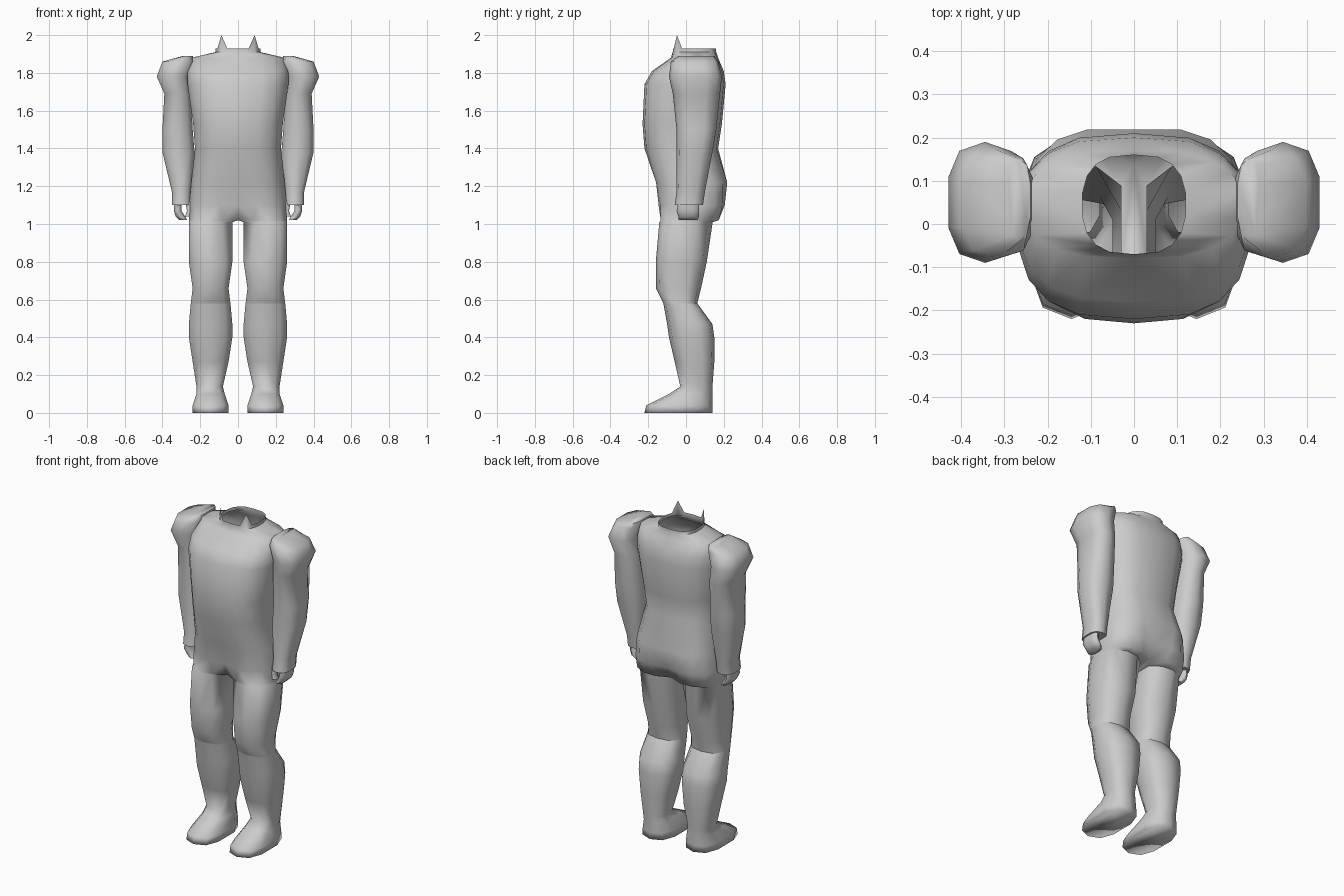
import bpy, bmesh, math

if "Cube" in bpy.data.objects:
    bpy.data.objects.remove(bpy.data.objects["Cube"])

grey = bpy.data.materials.new("light grey")
grey.use_nodes = True
grey.diffuse_color = (0.6, 0.6, 0.6, 1)
grey.node_tree.nodes["Principled BSDF"].inputs["Base Color"].default_value = grey.diffuse_color

SIDES = 10


def power(value, exponent):
    return math.copysign(abs(value) ** exponent, value)


def round_point(i):
    """Boxy circle starting and ending on its inner edge."""
    angle = math.tau * ((i + 0.5) / SIDES - 0.5)
    widest = math.cos(math.pi / SIDES)
    return power(math.cos(angle) / widest, 0.75), power(math.sin(angle), 0.75)


def half_point(i):
    """Outer half of a wide boxy oval, open along the centre line."""
    angle = math.pi * (i / (SIDES - 1) - 0.5)
    return 2 * abs(math.cos(angle)) ** 0.7 - 1, power(math.sin(angle), 0.8)


def section(z, x_in, x_out, y_front, y_back, flat=0):
    """Ring around a limb; flat blends it into half of the trunk."""
    ring = []
    for i in range(SIDES):
        (ru, rv), (hu, hv) = round_point(i), half_point(i)
        u, v = ru + (hu - ru) * flat, rv + (hv - rv) * flat
        ring.append([(x_in + x_out) / 2 + u * (x_out - x_in) / 2,
                     (y_front + y_back) / 2 + v * (y_back - y_front) / 2, z])
    return ring


def trunk(z, width, y_front, y_back, flat=1):
    return section(z, 0, width, y_front, y_back, flat)


def loft(name, rings, top=True, bottom=True, angle=60):
    """Skin rings listed from top to bottom, then mirror to the other side."""
    bm = bmesh.new()
    loops = [[bm.verts.new(point) for point in ring] for ring in rings]
    for upper, lower in zip(loops, loops[1:]):
        for i in range(SIDES):
            j = (i + 1) % SIDES
            quad = (upper[i], lower[i], lower[j], upper[j])
            # Leave the centre plane open so that both halves join
            if any(vert.co.x > 0.001 for vert in quad):
                bm.faces.new(quad)
    if top:
        bm.faces.new(loops[0])
    if bottom:
        bm.faces.new(loops[-1][::-1])
    mesh = bpy.data.meshes.new(name)
    bm.to_mesh(mesh)
    bm.free()
    mesh.materials.append(grey)
    obj = bpy.data.objects.new(name, mesh)
    bpy.context.collection.objects.link(obj)
    bpy.ops.object.select_all(action="DESELECT")
    obj.select_set(True)
    bpy.context.view_layer.objects.active = obj
    bpy.ops.object.shade_smooth_by_angle(angle=math.radians(angle))
    mirror = obj.modifiers.new("mirror", "MIRROR")
    mirror.use_clip = True


# Open collar, with one point raised on each side of the throat
collar = trunk(1.93, 0.12, -0.07, 0.16)
collar[2][2] = 2

# The knee ring is shared by the suit and the boots
knee = section(0.58, 0.04, 0.25, -0.12, 0.06)

# Body suit: collar, torso, hips and legs down to the knee
loft("body_suit", [
    collar,
    trunk(1.91, 0.12, -0.07, 0.16),
    trunk(1.88, 0.25, -0.08, 0.17),
    trunk(1.81, 0.27, -0.18, 0.2),
    trunk(1.74, 0.27, -0.22, 0.21),
    trunk(1.53, 0.24, -0.23, 0.19),
    trunk(1.4, 0.23, -0.22, 0.17),
    trunk(1.22, 0.25, -0.17, 0.23, 0.9),
    trunk(1.1, 0.26, -0.16, 0.22, 0.7),
    trunk(1.02, 0.26, -0.15, 0.19, 0.5),
    section(1.01, 0.03, 0.26, -0.15, 0.15, 0.3),
    section(0.8, 0.03, 0.26, -0.16, 0.11),
    section(0.66, 0.05, 0.24, -0.16, 0.08),
    knee,
], top=False, bottom=False)

# Boots with calf, ankle and toe
loft("boots", [
    knee,
    section(0.47, 0.03, 0.26, -0.1, 0.14),
    section(0.4, 0.03, 0.26, -0.09, 0.15),
    section(0.27, 0.05, 0.24, -0.06, 0.15),
    section(0.14, 0.08, 0.22, -0.03, 0.14),
    section(0.1, 0.07, 0.22, -0.09, 0.14),
    section(0.04, 0.05, 0.24, -0.21, 0.14),
    section(0, 0.05, 0.24, -0.22, 0.14),
], top=False, angle=110)

# Arms with full shoulders
loft("arms", [
    section(1.89, 0.24, 0.29, -0.04, 0.15),
    section(1.86, 0.23, 0.4, -0.08, 0.17),
    section(1.78, 0.26, 0.43, -0.09, 0.19),
    section(1.69, 0.25, 0.39, -0.07, 0.18),
    section(1.5, 0.24, 0.4, -0.05, 0.16),
    section(1.38, 0.23, 0.4, -0.05, 0.14),
    section(1.17, 0.25, 0.35, -0.05, 0.1),
    section(1.1, 0.25, 0.35, -0.06, 0.09),
])

# Curled hands
loft("fingers", [
    section(1.12, 0.3, 0.34, -0.04, 0.07),
    section(1.07, 0.3, 0.34, -0.05, 0.07),
    section(1.04, 0.28, 0.33, -0.04, 0.07),
    section(1.02, 0.27, 0.31, -0.04, 0.06),
])
loft("thumbs", [
    section(1.12, 0.25, 0.28, -0.04, 0.01),
    section(1.07, 0.24, 0.27, -0.04, 0),
    section(1.04, 0.25, 0.28, -0.04, 0),
])
